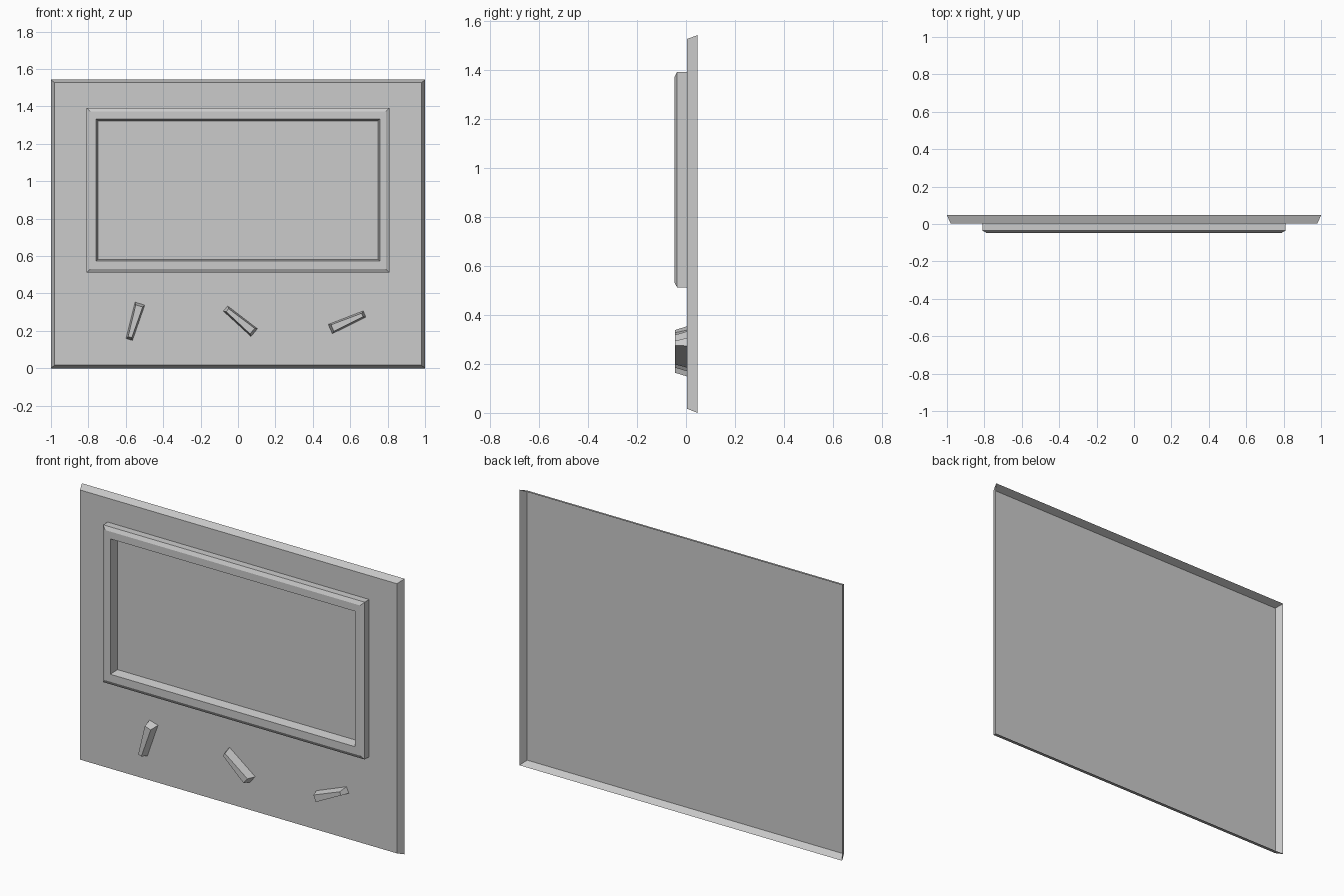
import bpy
import bmesh
from math import radians, cos, sin

if "Cube" in bpy.data.objects:
    bpy.data.objects.remove(bpy.data.objects["Cube"])

Y_BACK, Y_PANEL, Y_FRONT = 0.047, 0.004, -0.047


def rect(half_w, z0, z1, y):
    """Rectangular ring facing the front."""
    return [(-half_w, y, z0), (half_w, y, z0), (half_w, y, z1), (-half_w, y, z1)]


def loft(name, rings, cap_end=False):
    """Skin a series of four-sided rings, optionally closing the last one."""
    bm = bmesh.new()
    loops = [[bm.verts.new(p) for p in ring] for ring in rings]
    for a, b in zip(loops, loops[1:]):
        for i in range(4):
            j = (i + 1) % 4
            bm.faces.new((a[i], a[j], b[j], b[i]))
    if cap_end:
        bm.faces.new(loops[-1])
    mesh = bpy.data.meshes.new(name)
    bm.to_mesh(mesh)
    bm.free()
    obj = bpy.data.objects.new(name, mesh)
    bpy.context.collection.objects.link(obj)
    return obj


def hand_ring(cx, cz, angle, inset, y):
    """Tapered bar outline, wide end pointing along the angle."""
    h, narrow, wide = 0.1 - inset, 0.018 - inset * 0.6, 0.027 - inset * 0.6
    c, s = cos(radians(angle)), sin(radians(angle))
    pts = [(-h, -narrow), (h, -wide), (h, wide), (-h, narrow)]
    return [(cx + u * c - v * s, y, cz + u * s + v * c) for u, v in pts]


# Backing panel: shallow open-backed tray with sloped edges
loft("back_panel", [
    rect(1.0, 0.0, 1.543, Y_BACK),
    rect(0.981, 0.017, 1.527, Y_PANEL),
], cap_end=True)

# Raised window frame: outer wall, chamfer, flat front, sloped inner wall
loft("window_frame", [
    rect(0.81, 0.512, 1.393, Y_PANEL),
    rect(0.81, 0.512, 1.393, Y_FRONT + 0.011),
    rect(0.79, 0.532, 1.373, Y_FRONT),
    rect(0.758, 0.574, 1.332, Y_FRONT),
    rect(0.749, 0.583, 1.323, Y_PANEL),
])

# Three tapered pointers below the window
for i, (x, z, angle) in enumerate([(-0.553, 0.25, 73.4),
                                   (0.01, 0.255, -40),
                                   (0.585, 0.25, 203.7)]):
    loft(f"pointer_{i + 1}", [
        hand_ring(x, z, angle, 0.0, Y_PANEL),
        hand_ring(x, z, angle, 0.013, -0.044),
    ], cap_end=True)
